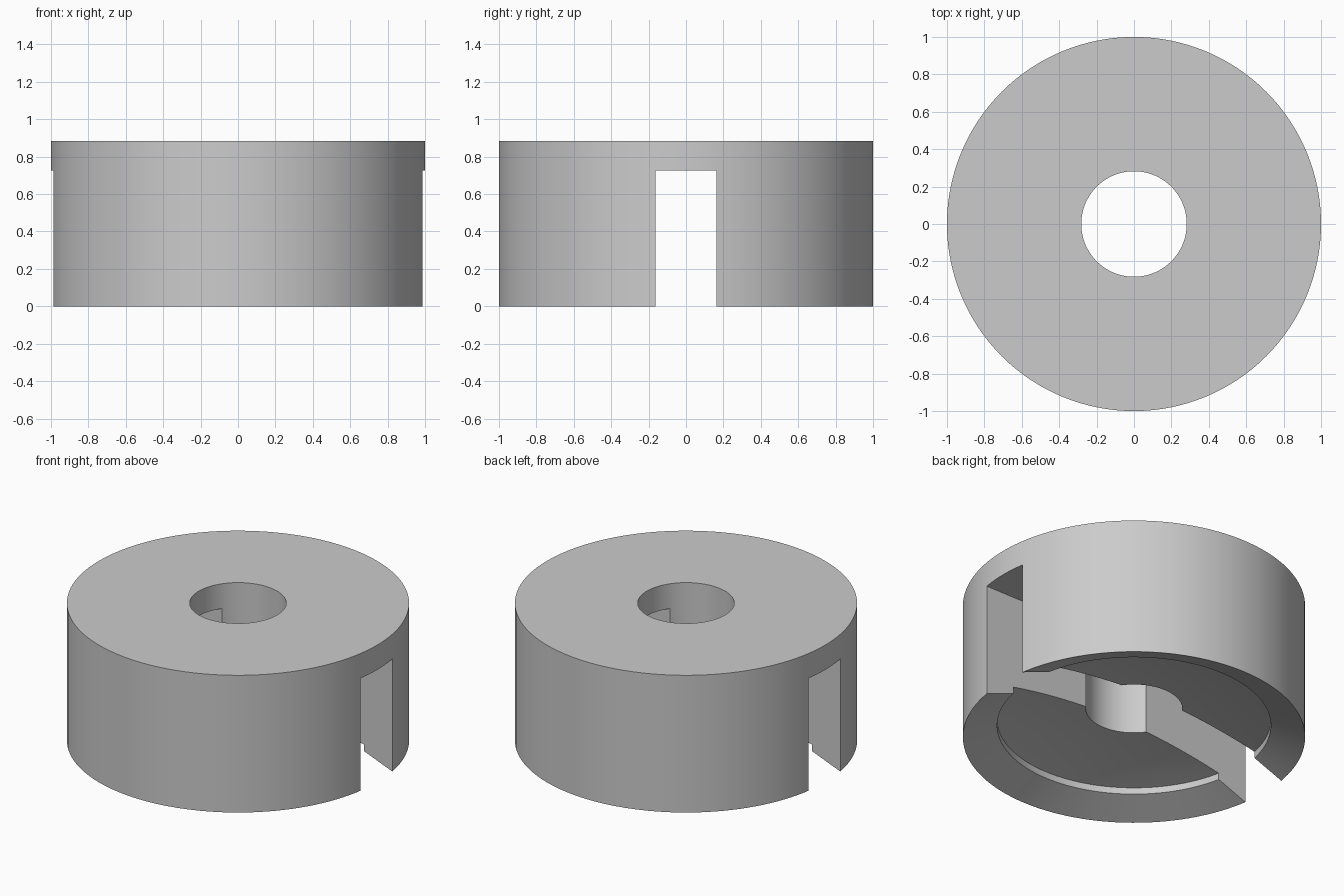
import bpy
import bmesh
import math
from mathutils import Vector

default = bpy.data.objects.get("Cube")
if default:
    bpy.data.objects.remove(default, do_unlink=True)

HEIGHT, RADIUS, BORE = 0.885, 1.0, 0.282
SLOT_WIDTH, SLOT_TOP = 0.326, 0.725
LIP_RADIUS, SEGMENTS, DOME_STEPS = 0.8, 128, 12

# Single plain grey material
grey = bpy.data.materials.new("plain grey")
grey.use_nodes = True
colour = (0.6, 0.6, 0.6, 1)
grey.diffuse_color = colour
grey.node_tree.nodes["Principled BSDF"].inputs["Base Color"].default_value = colour


def make_object(name, bm):
    bmesh.ops.recalc_face_normals(bm, faces=bm.faces)
    mesh = bpy.data.meshes.new(name)
    bm.to_mesh(mesh)
    bm.free()
    mesh.materials.append(grey)
    obj = bpy.data.objects.new(name, mesh)
    bpy.context.collection.objects.link(obj)
    return obj


def lathe(name, profile):
    """Turn a closed (radius, height) profile around z."""
    bm = bmesh.new()
    verts = [bm.verts.new((r, 0, z)) for r, z in profile]
    edges = [bm.edges.new((v, verts[i - 1])) for i, v in enumerate(verts)]
    bmesh.ops.spin(bm, geom=verts + edges, cent=(0, 0, 0), axis=(0, 0, 1),
                   angle=math.tau, steps=SEGMENTS)
    bmesh.ops.remove_doubles(bm, verts=bm.verts, dist=0.0001)
    return make_object(name, bm)


def dome(r):
    """Shallow vaulted underside."""
    return 0.12 + 0.13 * (LIP_RADIUS ** 2 - r * r)


# Ring body: flat top, bore, vaulted underside, stepped lip, sloping rim
radii = [BORE + (LIP_RADIUS - BORE) * i / DOME_STEPS for i in range(DOME_STEPS + 1)]
profile = [(RADIUS, HEIGHT), (BORE, HEIGHT)]
profile += [(r, dome(r)) for r in radii]
profile += [(LIP_RADIUS, 0.078), (RADIUS, 0)]
body = lathe("slotted_ring_body", profile)

# Slot running right through from side to side, open at the bottom
bm = bmesh.new()
bmesh.ops.create_cube(bm, size=1)
bmesh.ops.scale(bm, vec=(3, SLOT_WIDTH, SLOT_TOP + 0.5), verts=bm.verts)
bmesh.ops.translate(bm, vec=Vector((0, 0, (SLOT_TOP - 0.5) / 2)), verts=bm.verts)
cutter = make_object("slot_cutter", bm)
cutter.hide_render = True

bpy.ops.object.select_all(action="DESELECT")
body.select_set(True)
bpy.context.view_layer.objects.active = body
cut = body.modifiers.new("slot", "BOOLEAN")
cut.operation = "DIFFERENCE"
cut.solver = "EXACT"
cut.object = cutter
bpy.ops.object.modifier_apply(modifier=cut.name)
bpy.data.objects.remove(cutter, do_unlink=True)

# Smooth round walls, sharp rims and slot edges
bpy.ops.object.shade_smooth_by_angle(angle=math.radians(15))
